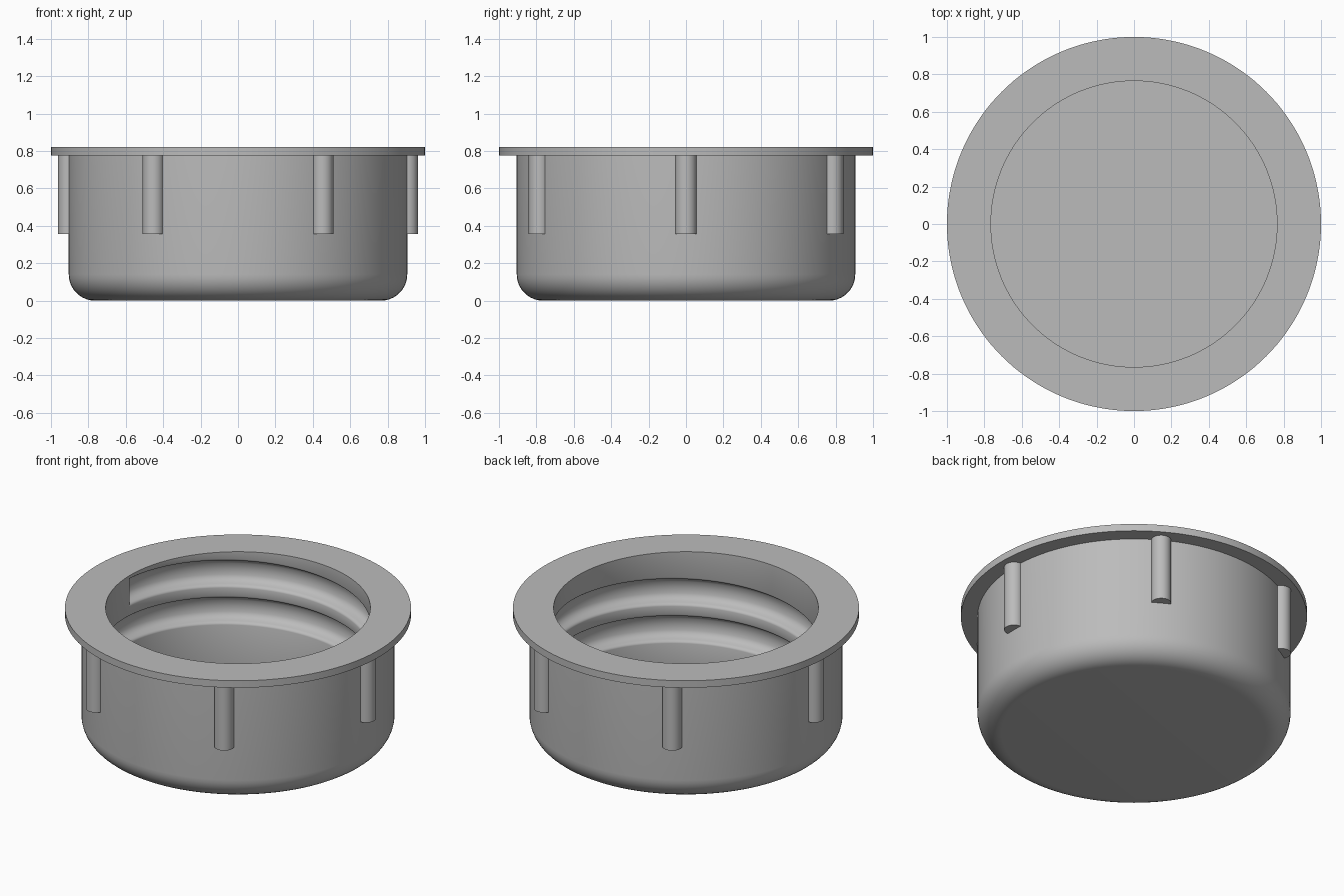
import bpy, bmesh, math

cube = bpy.data.objects.get("Cube")
if cube:
    bpy.data.objects.remove(cube, do_unlink=True)

# Overall sizes
HEIGHT, FLANGE_Z, FLANGE_R = 0.82, 0.775, 1.0
OUTER_R, INNER_R, FLOOR_Z, FILLET = 0.905, 0.765, 0.1, 0.14
PITCH, GROOVE_TOP, GROOVE_HALF, GROOVE_DEPTH = 0.236, 0.716, 0.092, 0.07
COLUMNS = 144

grey = bpy.data.materials.new("plain grey")
grey.use_nodes = True
colour = (0.5, 0.5, 0.5, 1)
grey.diffuse_color = colour
grey.node_tree.nodes["Principled BSDF"].inputs["Base Color"].default_value = colour


def finish(obj):
    """Assign the material and shade round surfaces smooth."""
    obj.data.materials.append(grey)
    bpy.ops.object.select_all(action='DESELECT')
    obj.select_set(True)
    bpy.context.view_layer.objects.active = obj
    bpy.ops.object.shade_smooth_by_angle(angle=math.radians(35))


# Rounded thread groove section: (height, depth) as fractions, upper half then mirrored
upper = [(1, 0), (.93, .03), (.86, .12), (.81, .28), (.76, .5), (.62, .78), (.4, .93)]
groove = upper + [(0, 1)] + [(-u, d) for u, d in reversed(upper)]


def section(turn):
    """Radial section of the cap, with the two thread passes lowered along the helix."""
    pts = [(0, 0)]
    for i in range(11):
        a = math.pi / 2 * i / 10
        pts.append((OUTER_R - FILLET + FILLET * math.sin(a), FILLET - FILLET * math.cos(a)))
    pts += [(OUTER_R, FLANGE_Z), (FLANGE_R, FLANGE_Z), (FLANGE_R, HEIGHT), (INNER_R, HEIGHT)]
    for k in range(2):
        centre = GROOVE_TOP - PITCH * (turn + k)
        pts += [(INNER_R + GROOVE_DEPTH * d, centre + GROOVE_HALF * u) for u, d in groove]
    return pts + [(INNER_R, FLOOR_Z), (0, FLOOR_Z)]


# Cap body: sweep the section one turn, weld the seam, close the thread ends
bm = bmesh.new()
columns = []
for c in range(COLUMNS + 1):
    t = c / COLUMNS
    a = math.pi - math.tau * t
    columns.append([bm.verts.new((r * math.cos(a), r * math.sin(a), z)) for r, z in section(t)])
for left, right in zip(columns, columns[1:]):
    for i in range(len(left) - 1):
        bm.faces.new((left[i], right[i], right[i + 1], left[i + 1]))
bmesh.ops.remove_doubles(bm, verts=bm.verts[:], dist=1e-5)
bmesh.ops.holes_fill(bm, edges=[e for e in bm.edges if e.is_boundary], sides=0)
bmesh.ops.recalc_face_normals(bm, faces=bm.faces[:])
mesh = bpy.data.meshes.new("cap_body")
bm.to_mesh(mesh)
bm.free()
body = bpy.data.objects.new("cap_body", mesh)
bpy.context.collection.objects.link(body)
finish(body)

# Six round grip ribs hanging below the flange
RIB_BOTTOM, RIB_R = 0.355, 0.057
for n in range(6):
    a = math.tau * n / 6
    bpy.ops.mesh.primitive_cylinder_add(
        vertices=32, radius=RIB_R, depth=FLANGE_Z - RIB_BOTTOM,
        location=(OUTER_R * math.cos(a), OUTER_R * math.sin(a), (FLANGE_Z + RIB_BOTTOM) / 2))
    rib = bpy.context.object
    rib.name = f"grip_rib_{n + 1}"
    finish(rib)
